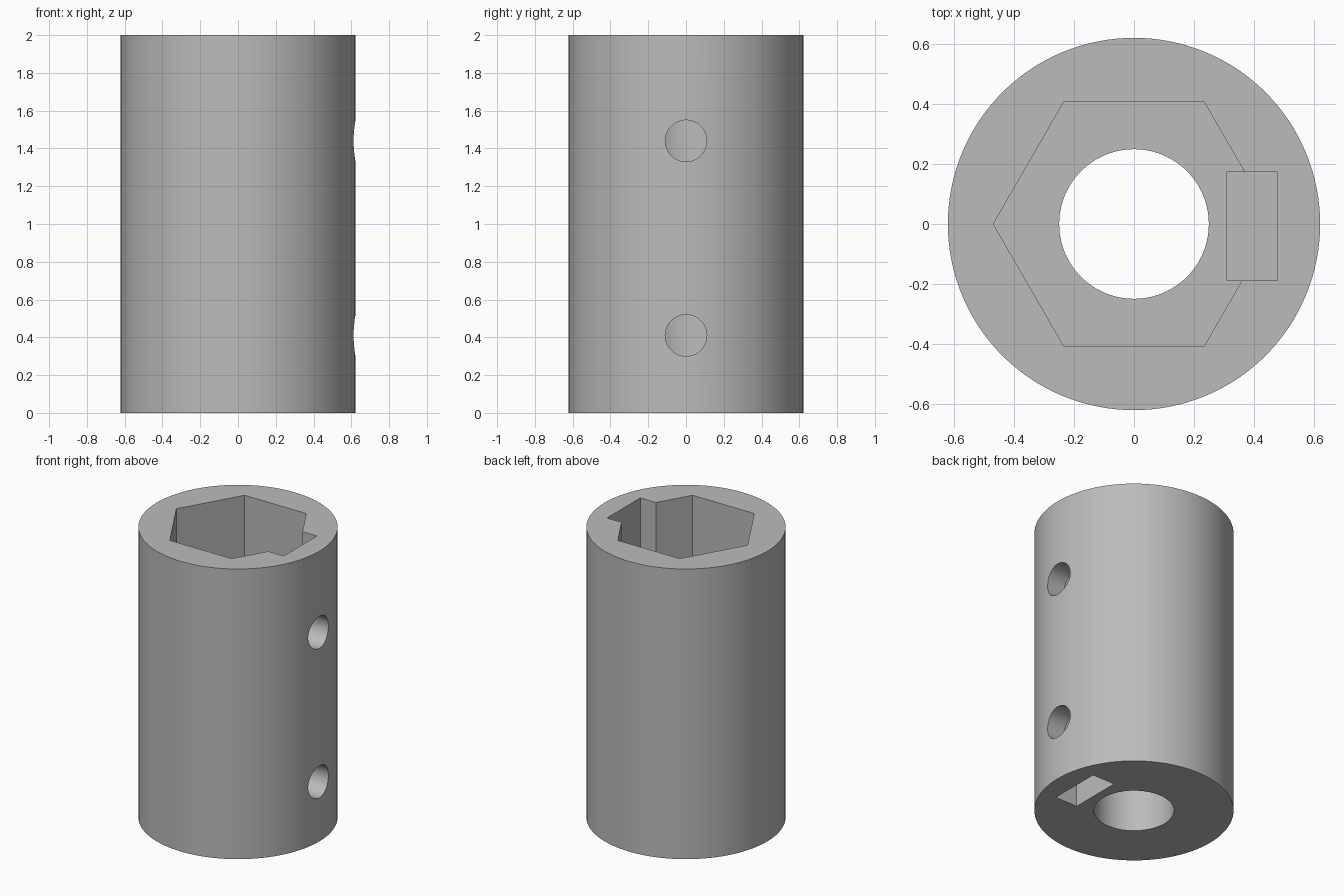
import bpy
import math

default = bpy.data.objects.get("Cube")
if default:
    bpy.data.objects.remove(default, do_unlink=True)

grey = bpy.data.materials.new("plain_grey")
grey.use_nodes = True
colour = (0.5, 0.5, 0.5, 1)
grey.diffuse_color = colour
grey.node_tree.nodes["Principled BSDF"].inputs["Base Color"].default_value = colour


def prism(name, radius, depth, centre, sides, rotation=(0, 0, 0)):
    bpy.ops.mesh.primitive_cylinder_add(
        vertices=sides, radius=radius, depth=depth, location=centre, rotation=rotation)
    obj = bpy.context.object
    obj.name = name
    obj.data.materials.append(grey)
    return obj


def block(name, low, high):
    centre = [(a + b) / 2 for a, b in zip(low, high)]
    bpy.ops.mesh.primitive_cube_add(size=1, location=centre)
    obj = bpy.context.object
    obj.name = name
    obj.scale = [b - a for a, b in zip(low, high)]
    obj.data.materials.append(grey)
    return obj


# Coupler sleeve
sleeve = prism("coupler_sleeve", 0.622, 2, (0, 0, 1), 128)

# Shaft bore, and hexagonal socket at the top with corners on the x axis
HEX_FLOOR = 1.555
cutters = [
    prism("shaft_bore_cutter", 0.25, 3, (0, 0, 1), 96),
    prism("hex_socket_cutter", 0.47, 1, (0, 0, HEX_FLOOR + 0.5), 6, (0, 0, math.pi / 6)),
]

# Nut slots from each end, with a screw hole through each into the bore
for label, hole_z, low_z, high_z in (("upper", 1.44, 1.24, 2.2), ("lower", 0.41, -0.2, 0.61)):
    cutters.append(block(label + "_nut_slot_cutter", (0.31, -0.188, low_z), (0.48, 0.174, high_z)))
    cutters.append(prism(label + "_screw_hole_cutter", 0.11, 0.8, (0.4, 0, hole_z), 48,
                         (0, math.pi / 2, 0)))

# Cut the sleeve, then discard the cutters
bpy.ops.object.select_all(action="DESELECT")
sleeve.select_set(True)
bpy.context.view_layer.objects.active = sleeve
for cutter in cutters:
    cutter.hide_render = True
    cut = sleeve.modifiers.new(cutter.name, "BOOLEAN")
    cut.operation = "DIFFERENCE"
    cut.solver = "EXACT"
    cut.object = cutter
    bpy.ops.object.modifier_apply(modifier=cut.name)
for cutter in cutters:
    bpy.data.objects.remove(cutter, do_unlink=True)

bpy.ops.object.shade_smooth_by_angle(angle=math.radians(30))
